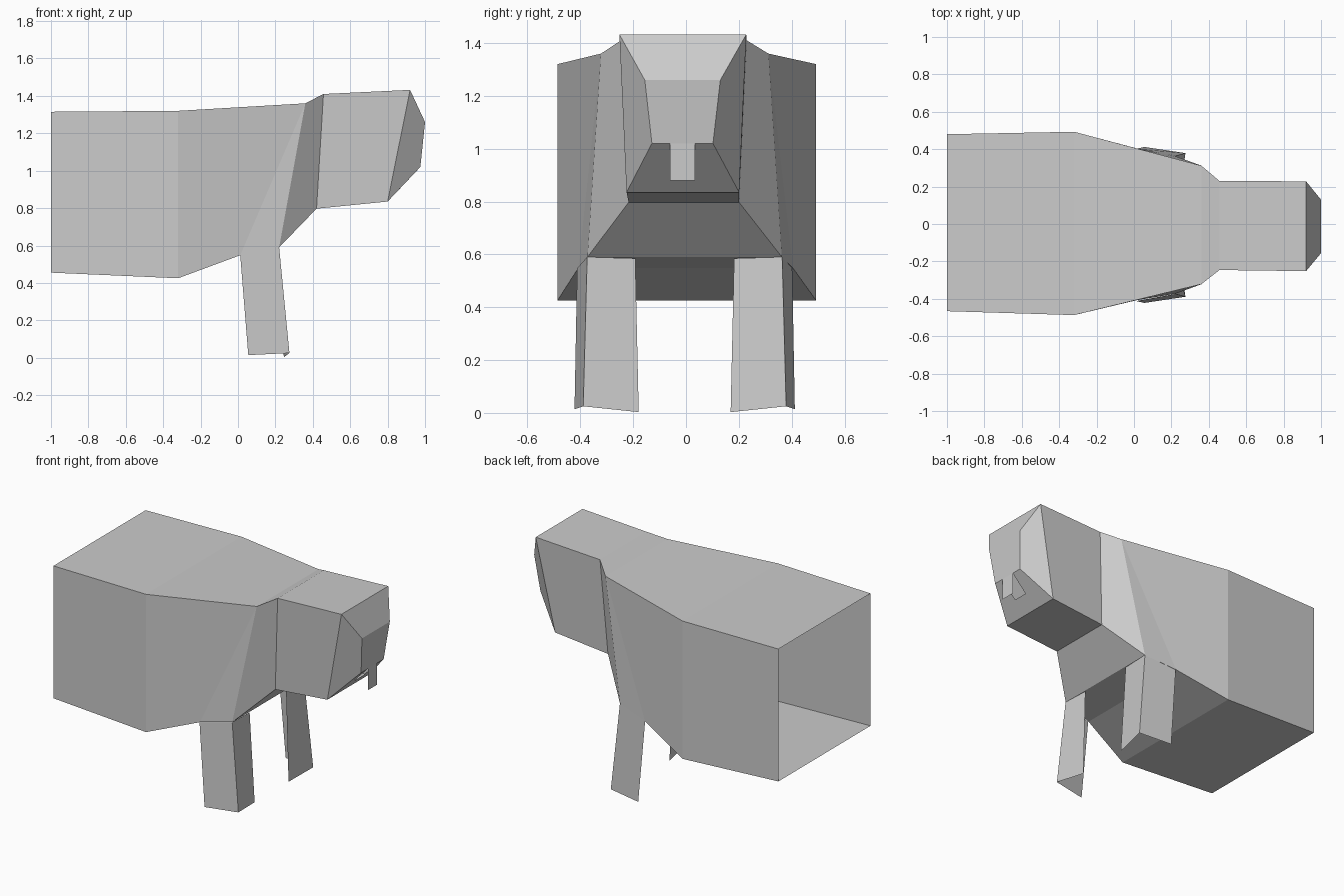
import bpy, bmesh

if "Cube" in bpy.data.objects:
    bpy.data.objects.remove(bpy.data.objects["Cube"])

def make(name, bm):
    me = bpy.data.meshes.new(name)
    bm.to_mesh(me)
    bm.free()
    ob = bpy.data.objects.new(name, me)
    bpy.context.collection.objects.link(ob)
    return ob

# Torso, neck and head: open-backed loft of four-cornered sections
# each row: top (x, z, half width), bottom (x, z, half width), y centre
SECTIONS = [
    ((-1.0, 1.315, .473), (-1.0, .455, .473), .007),
    ((-.32, 1.32, .49), (-.32, .425, .49), .003),
    ((.36, 1.36, .317), (.22, .59, .368), -.005),
    ((.457, 1.41, .238), (.42, .797, .209), -.008),
    ((.92, 1.432, .24), (.80, .835, .213), -.012),
]
bm = bmesh.new()

def ring(top, bot, c):
    (xt, zt, wt), (xb, zb, wb) = top, bot
    return [bm.verts.new(p) for p in (
        (xt, c - wt, zt), (xt, c + wt, zt), (xb, c + wb, zb), (xb, c - wb, zb))]

rings = [ring(*s) for s in SECTIONS]
# Shoulder points where the back of each front leg meets the belly
sl, sr = (bm.verts.new((.012, y, .548)) for y in (-.408, .405))
for i, (a, b) in enumerate(zip(rings, rings[1:])):
    bm.faces.new((a[0], a[1], b[1], b[0]))
    if i == 1:
        bm.faces.new((a[1], a[2], sr, b[1]))
        bm.faces.new((b[1], sr, b[2]))
        bm.faces.new((a[3], a[0], b[0], sl))
        bm.faces.new((b[0], b[3], sl))
        bm.faces.new((a[2], a[3], sl, sr))
        bm.faces.new((sr, sl, b[3], b[2]))
    else:
        for k in (1, 2, 3):
            n = (k + 1) % 4
            bm.faces.new((a[k], a[n], b[n], b[k]))

# Face: brow, muzzle front, cheeks and a chin with an open mouth slot
brow = [bm.verts.new((1.0, y, 1.26)) for y in (-.156, .13)]
lip = [bm.verts.new((.975, y, 1.02)) for y in (-.129, .102)]
tl, tr, bl, br = (bm.verts.new(p) for p in (
    (.975, -.06, 1.02), (.975, .035, 1.02), (.876, -.06, .915), (.876, .035, .915)))
h = rings[-1]
bm.faces.new((h[0], h[1], brow[1], brow[0]))
bm.faces.new((brow[0], brow[1], lip[1], tr, tl, lip[0]))
bm.faces.new((h[1], h[2], lip[1], brow[1]))
bm.faces.new((h[3], h[0], brow[0], lip[0]))
bm.faces.new((lip[0], tl, bl, br, tr, lip[1], h[2], h[3]))
bmesh.ops.recalc_face_normals(bm, faces=bm.faces)
make("body_and_head", bm)

# Tongue: thin flap hanging from the lip
bm = bmesh.new()
bm.faces.new([bm.verts.new(p) for p in (
    (.975, -.06, .88), (.975, .035, .88), (.975, .035, 1.02), (.975, -.06, 1.02))])
make("tongue", bm)

# Front legs: an outer panel and a front panel, open behind
for side, name, c in ((1, "front_leg_left", -.004), (-1, "front_leg_right", -.006)):
    bm = bmesh.new()
    A, B, C, a, b, d = (bm.verts.new((x, side * y + c, z)) for x, y, z in (
        (.012, .406, .548), (.22, .368, .59), (.218, .186, .585),
        (.055, .416, .014), (.275, .383, .025), (.245, .173, .003)))
    for f in ((b, a, A, B), (d, b, B, C)):
        bm.faces.new(f if side > 0 else f[::-1])
    make(name, bm)
